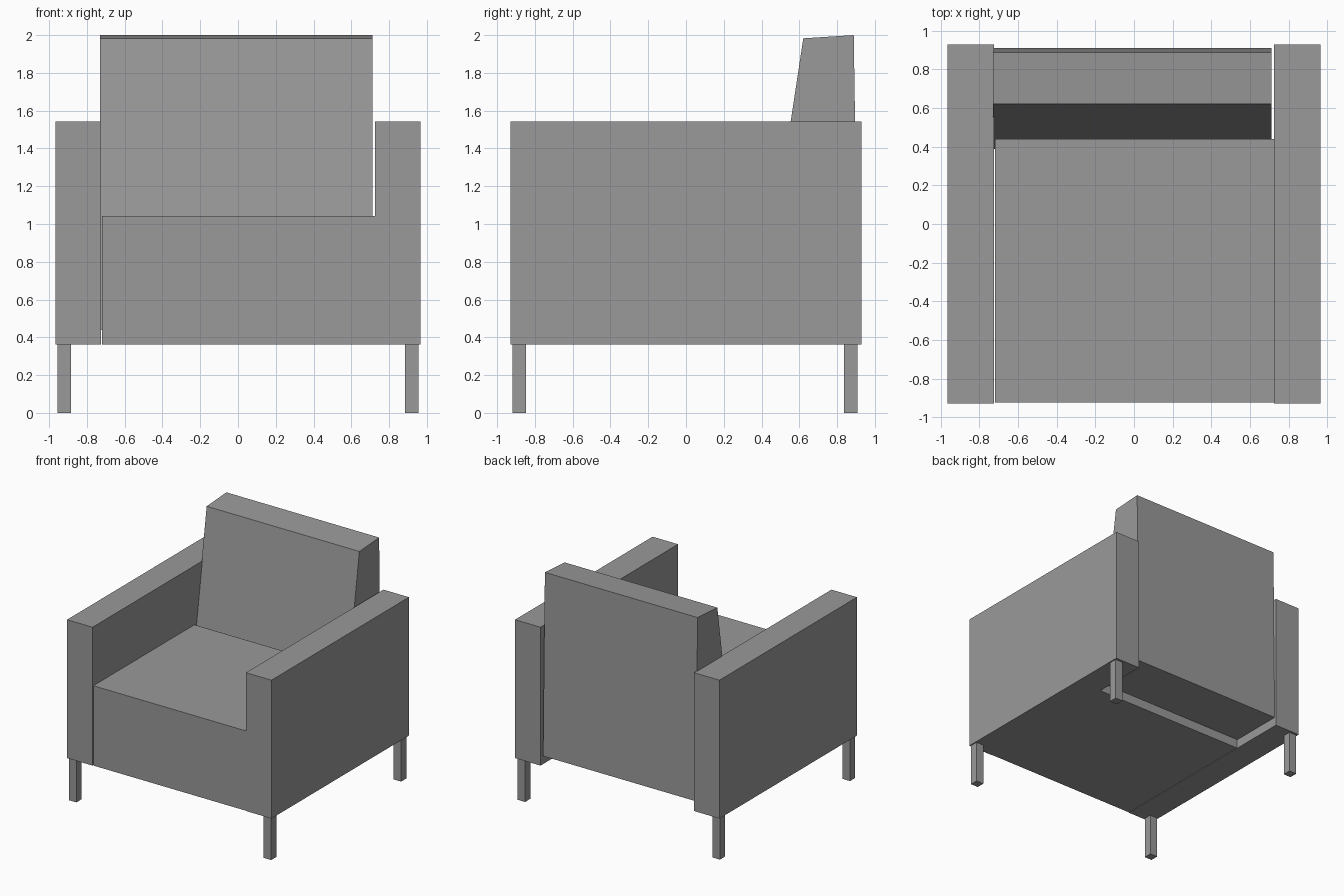
import bpy, bmesh

if "Cube" in bpy.data.objects:
    bpy.data.objects.remove(bpy.data.objects["Cube"])

# Darker grey upholstery
grey = bpy.data.materials.new("dark_grey")
grey.diffuse_color = (0.32, 0.32, 0.32, 1)
grey.use_nodes = True
grey.node_tree.nodes["Principled BSDF"].inputs["Base Color"].default_value = grey.diffuse_color


def prism(name, profile, x0, x1):
    """Extrude a closed (y, z) profile along x from x0 to x1."""
    bm = bmesh.new()
    face = bm.faces.new([bm.verts.new((x0, y, z)) for y, z in profile])
    ext = bmesh.ops.extrude_face_region(bm, geom=[face])
    moved = [v for v in ext["geom"] if isinstance(v, bmesh.types.BMVert)]
    bmesh.ops.translate(bm, vec=(x1 - x0, 0, 0), verts=moved)
    bmesh.ops.recalc_face_normals(bm, faces=bm.faces[:])
    mesh = bpy.data.meshes.new(name)
    bm.to_mesh(mesh)
    bm.free()
    mesh.materials.append(grey)
    obj = bpy.data.objects.new(name, mesh)
    bpy.context.collection.objects.link(obj)
    return obj


def box(name, x, y, z):
    return prism(name, [(y[0], z[0]), (y[1], z[0]), (y[1], z[1]), (y[0], z[1])], *x)


BASE = 0.361  # underside of the upholstery

# Arms and legs, one set per side
for side, s in (("left", -1), ("right", 1)):
    box(side + "_arm", sorted((s * 0.725, s * 0.966)), (-0.928, 0.928), (BASE, 1.543))
    for end, y in (("front", (-0.918, -0.848)), ("back", (0.836, 0.908))):
        box(f"{end}_{side}_leg", sorted((s * 0.885, s * 0.956)), y, (0, BASE))

# Seat block, with a thin gap beside the left arm
box("seat", (-0.72, 0.725), (-0.924, 0.44), (BASE, 1.043))

# Tapered reclining backrest, its lower front sunk into the seat
prism("backrest", [(0.387, 0.44), (0.912, 0.44), (0.888, 2.0), (0.621, 1.983)], -0.731, 0.712)
